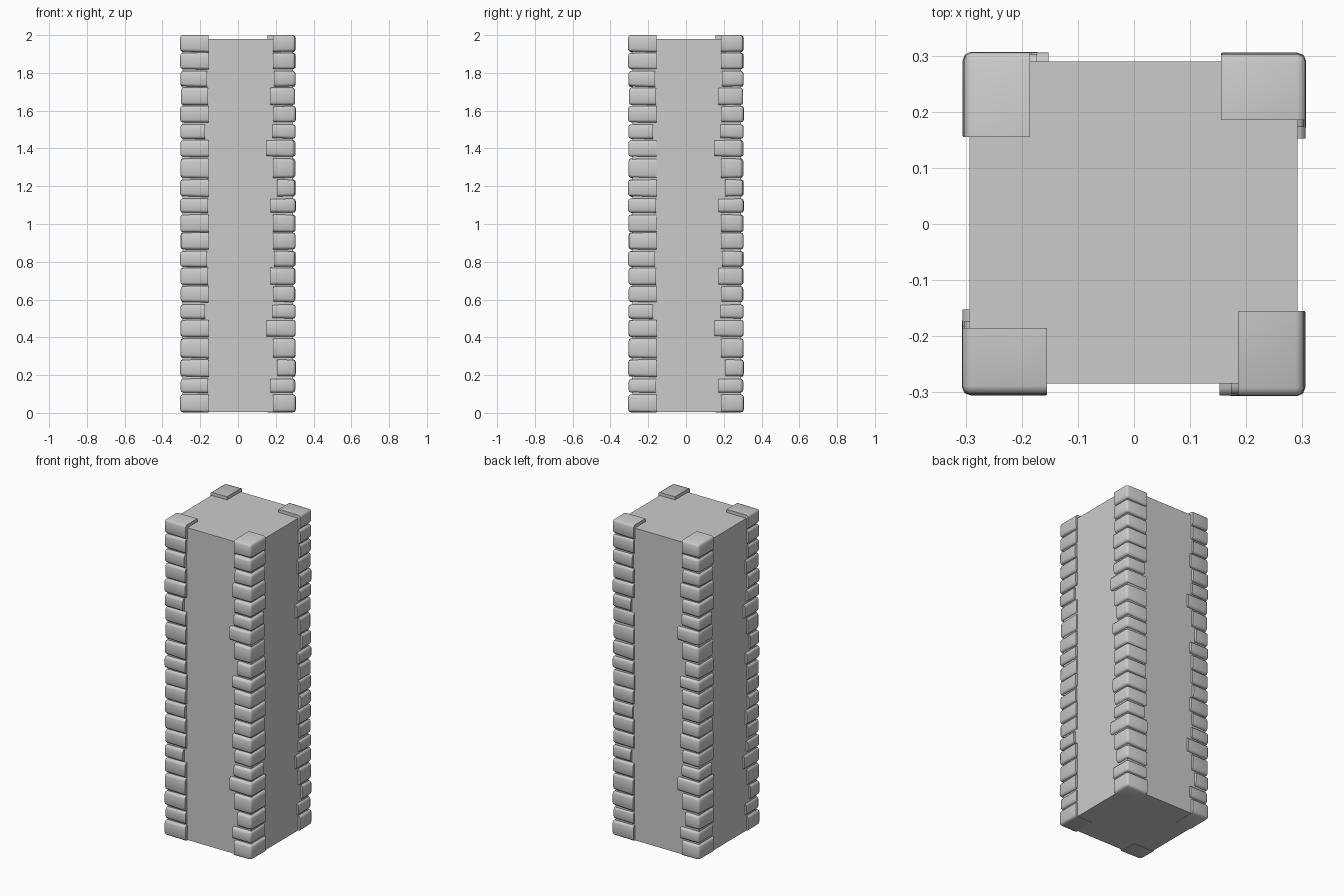
import bpy, bmesh, math, random
from mathutils import Matrix, Vector

random.seed(4)
cube = bpy.data.objects.get("Cube")
if cube:
    bpy.data.objects.remove(cube, do_unlink=True)

grey = bpy.data.materials.new("stone grey")
grey.use_nodes = True
grey.diffuse_color = (0.6, 0.6, 0.6, 1)
grey.node_tree.nodes["Principled BSDF"].inputs["Base Color"].default_value = (0.6, 0.6, 0.6, 1)


def add_box(bm, low, high):
    """Add a box between two corners and return its vertices."""
    low, high = Vector(low), Vector(high)
    verts = bmesh.ops.create_cube(bm, size=1)["verts"]
    for v in verts:
        v.co = (low + high) / 2 + v.co * (high - low)
    return verts


def make_object(name, mesh):
    obj = bpy.data.objects.new(name, mesh)
    bpy.context.collection.objects.link(obj)
    return obj


# Plain square shaft
bm = bmesh.new()
add_box(bm, (-0.293, -0.284, 0.005), (0.291, 0.29, 1.98))
shaft_mesh = bpy.data.meshes.new("shaft")
bm.to_mesh(shaft_mesh)
bm.free()
shaft_mesh.materials.append(grey)
make_object("shaft", shaft_mesh)

# Repeating courses: bottom, top, inner end of short side, inner end of long side
COURSES = [
    (0.003, 0.098, 0.185, 0.155), (0.106, 0.182, 0.172, 0.158),
    (0.190, 0.283, 0.209, 0.157), (0.289, 0.395, 0.186, 0.157),
    (0.402, 0.492, 0.152, 0.157), (0.498, 0.575, 0.183, 0.174),
    (0.585, 0.672, 0.188, 0.157), (0.677, 0.769, 0.173, 0.158),
    (0.772, 0.857, 0.190, 0.163), (0.865, 0.955, 0.185, 0.157),
]
PERIOD = 0.953


def add_stone(bm, bottom, top, short, long):
    """One corner stone, worn round on its two outer sides."""
    outer_x = -0.307 + random.uniform(0, 0.004)
    outer_y = -0.306 + random.uniform(0, 0.008)
    verts = add_box(bm, (outer_x, outer_y, bottom), (-long, -short, top))
    edges = set()
    for e in {e for v in verts for e in v.link_edges}:
        mid = (e.verts[0].co + e.verts[1].co) / 2
        on_x, on_y = mid.x < outer_x + 0.001, mid.y < outer_y + 0.001
        level = abs(e.verts[0].co.z - e.verts[1].co.z) < 0.001
        if (on_x and on_y) or (level and (on_x or on_y)):
            edges.add(e)
    # Slight slant of the beds towards the corner
    for v in verts:
        if v.co.x < -0.25:
            v.co.z += random.uniform(0, 0.006) * (1 if v.co.z < (bottom + top) / 2 else -0.6)
    bmesh.ops.bevel(bm, geom=list(edges), offset=0.014, segments=2,
                    profile=0.5, affect='EDGES', clamp_overlap=True)


# One stack of stones, used on all four corners
bm = bmesh.new()
for i in range(21):
    bottom, top, short, long = COURSES[i % 10]
    lift = PERIOD * (i // 10)
    add_stone(bm, bottom + lift, min(top + lift, 2.0), short, long)
bmesh.ops.recalc_face_normals(bm, faces=bm.faces)
stack_mesh = bpy.data.meshes.new("corner_stones")
bm.to_mesh(stack_mesh)
bm.free()
stack_mesh.materials.append(grey)

for turn, corner in enumerate(("front_right", "front_left", "back_left", "back_right")):
    stack = make_object("corner_stones_" + corner, stack_mesh)
    stack.rotation_euler.z = math.radians(90) * turn
    if turn == 0:
        bpy.ops.object.select_all(action='DESELECT')
        stack.select_set(True)
        bpy.context.view_layer.objects.active = stack
        bpy.ops.object.shade_smooth_by_angle(angle=math.radians(60))
